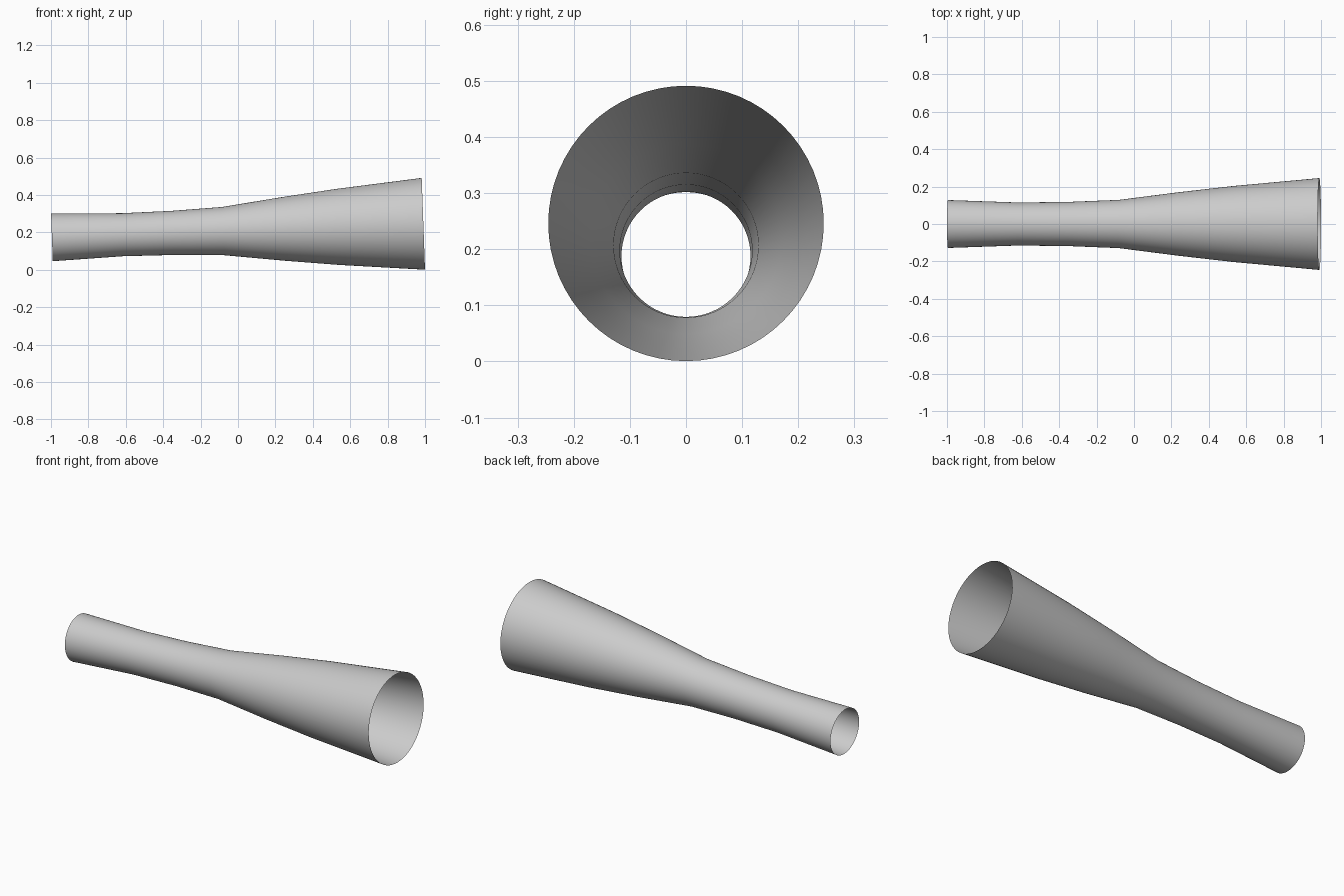
import bpy
import bmesh
from math import cos, sin, tau
from mathutils import Vector

cube = bpy.data.objects.get("Cube")
if cube:
    bpy.data.objects.remove(cube, do_unlink=True)

# Plain grey finish
grey = bpy.data.materials.new("light_grey")
grey.use_nodes = True
color = (0.6, 0.6, 0.6, 1.0)
grey.diffuse_color = color
grey.node_tree.nodes["Principled BSDF"].inputs["Base Color"].default_value = color

# Gently rising axis of the tube
START = Vector((-0.995, 0, 0.174))
END = Vector((0.991, 0, 0.246))
axis = (END - START).normalized()
side = Vector((0, 1, 0))
up = axis.cross(side)
SIDES = 64

# Position along x and radius of each ring
profile = [(-0.995, 0.128), (-0.62, 0.115), (-0.35, 0.118), (-0.08, 0.129),
           (0.24, 0.17), (0.53, 0.203), (0.991, 0.2455)]

# Open, thin-walled flared tube
bm = bmesh.new()
rings = []
for x, r in profile:
    centre = START.lerp(END, (x - START.x) / (END.x - START.x))
    rings.append([bm.verts.new(centre + r * (side * cos(tau * i / SIDES) + up * sin(tau * i / SIDES)))
                  for i in range(SIDES)])
for a, b in zip(rings, rings[1:]):
    for i in range(SIDES):
        j = (i + 1) % SIDES
        bm.faces.new((a[i], b[i], b[j], a[j]))
bmesh.ops.recalc_face_normals(bm, faces=bm.faces)
for f in bm.faces:
    f.smooth = True

# Normals point outward
probe = bm.faces[0]
mid = probe.calc_center_median()
if probe.normal.dot(mid - START - axis * (mid - START).dot(axis)) < 0 if hasattr(bm.faces, "ensure_lookup_table") and bm.faces.ensure_lookup_table() else False:
    bmesh.ops.reverse_faces(bm, faces=bm.faces)

mesh = bpy.data.meshes.new("flared_tube")
bm.to_mesh(mesh)
bm.free()
mesh.materials.append(grey)
tube = bpy.data.objects.new("flared_tube", mesh)
bpy.context.collection.objects.link(tube)
